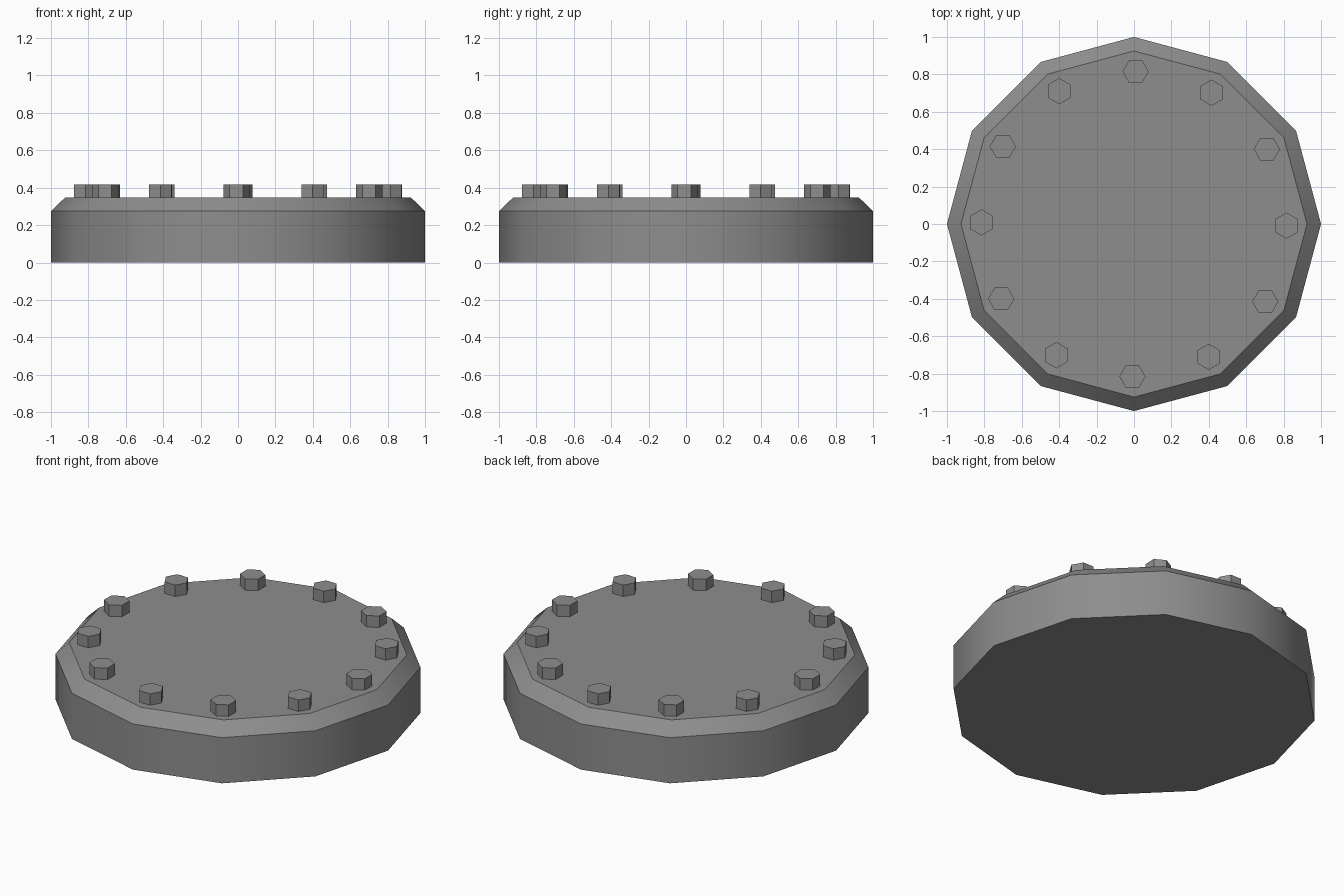
import bpy
import math

cube = bpy.data.objects.get("Cube")
if cube:
    bpy.data.objects.remove(cube, do_unlink=True)

SIDES = 12
BOLTS = 12
BOLT_RING = 0.815
BOLT_OFFSET = math.radians(-0.6)

steel = bpy.data.materials.new("grey_steel")
steel.use_nodes = True
colour = (0.27, 0.27, 0.27, 1)
steel.diffuse_color = colour
steel.node_tree.nodes["Principled BSDF"].inputs["Base Color"].default_value = colour


def lathe(name, profile, sides, turn=0.0):
    """Stack rings of (radius, height) into a closed prism."""
    verts = [(r * math.cos(turn + math.tau * i / sides),
              r * math.sin(turn + math.tau * i / sides), z)
             for r, z in profile for i in range(sides)]
    faces = [tuple(reversed(range(sides))),
             tuple(range(len(verts) - sides, len(verts)))]
    for ring in range(len(profile) - 1):
        a, b = ring * sides, (ring + 1) * sides
        for i in range(sides):
            j = (i + 1) % sides
            faces.append((a + i, a + j, b + j, b + i))
    mesh = bpy.data.meshes.new(name)
    mesh.from_pydata(verts, [], faces)
    mesh.materials.append(steel)
    obj = bpy.data.objects.new(name, mesh)
    bpy.context.collection.objects.link(obj)
    return obj


# Chamfered cover plate, smooth around the rim with crisp chamfer edges
plate = lathe("cover_plate", [(1, 0), (1, 0.275), (0.925, 0.347)], SIDES)
bpy.ops.object.select_all(action="DESELECT")
plate.select_set(True)
bpy.context.view_layer.objects.active = plate
bpy.ops.object.shade_smooth_by_angle(angle=math.radians(35))

# Ring of hexagonal bolt heads, one flat facing outward on each
first = lathe("bolt_head_1", [(0.07, 0.34), (0.07, 0.416)], 6, math.pi / 6)
for n in range(BOLTS):
    bolt = first
    if n:
        bolt = bpy.data.objects.new(f"bolt_head_{n + 1}", first.data)
        bpy.context.collection.objects.link(bolt)
    angle = math.tau * n / BOLTS + BOLT_OFFSET
    bolt.location = (BOLT_RING * math.cos(angle), BOLT_RING * math.sin(angle), 0)
    bolt.rotation_euler.z = angle
